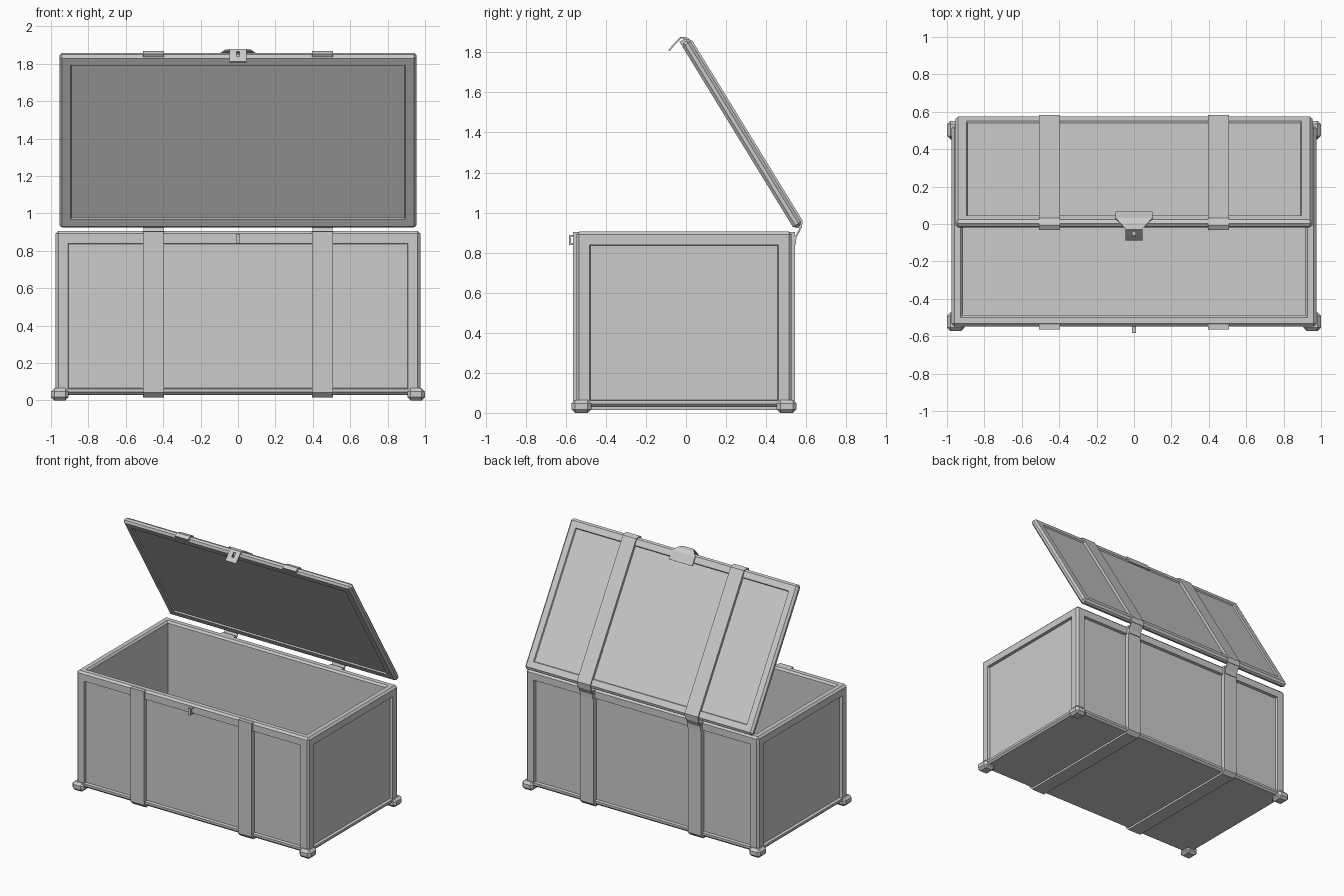
import bpy, bmesh, math
from mathutils import Matrix, Vector

if "Cube" in bpy.data.objects:
    bpy.data.objects.remove(bpy.data.objects["Cube"])

YC = -0.01                        # body centre in y
HINGE = Vector((0.541, 0.916))    # lid pivot (y, z)
TILT = math.radians(31.5)         # open lid, measured from vertical


def lid_yz(u, w):
    """Lid coordinates (along, outward) to world y, z."""
    return (HINGE.x - math.sin(TILT) * u + math.cos(TILT) * w,
            HINGE.y + math.cos(TILT) * u + math.sin(TILT) * w)


def make_object(name, bm):
    mesh = bpy.data.meshes.new(name)
    bm.to_mesh(mesh)
    bm.free()
    obj = bpy.data.objects.new(name, mesh)
    bpy.context.collection.objects.link(obj)
    return obj


def chamfered_box(lo, hi, bevel):
    lo, hi = Vector(lo), Vector(hi)
    size = hi - lo
    bm = bmesh.new()
    bmesh.ops.create_cube(bm, size=1, matrix=Matrix.Translation((lo + hi) / 2)
                          @ Matrix.Diagonal((*size, 1)))
    bmesh.ops.bevel(bm, geom=bm.edges[:], offset=bevel, segments=1,
                    affect='EDGES', profile=0.5)
    bm.normal_update()
    return bm


def face_towards(bm, direction):
    d = Vector(direction)
    return max((f for f in bm.faces if f.normal.dot(d) > 0.99),
               key=lambda f: f.calc_area())


def recess(bm, face, border, depth):
    bmesh.ops.inset_region(bm, faces=[face], thickness=border, use_even_offset=True)
    bmesh.ops.inset_region(bm, faces=[face], thickness=0.004, depth=-depth,
                           use_even_offset=True)


def sheet(name, rows, x=0, thick=0.02, slot=0, hole=None):
    """Bent metal plate from rows (y, z, half width), with an optional slot."""
    bm = bmesh.new()
    grid = []
    for y, z, h in rows:
        xs = (-h, -slot, slot, h) if slot else (-h, h)
        grid.append([bm.verts.new((x + a, y, z)) for a in xs])
    for i in range(len(grid) - 1):
        for j in range(len(grid[i]) - 1):
            if not (i == hole and j == 1):
                bm.faces.new((grid[i][j], grid[i][j + 1],
                              grid[i + 1][j + 1], grid[i + 1][j]))
    obj = make_object(name, bm)
    mod = obj.modifiers.new("thickness", 'SOLIDIFY')
    mod.thickness, mod.offset, mod.use_even_offset = thick, 0, True
    return obj


# Body: framed panels on four sides, hollow inside
bm = chamfered_box((-0.975, YC - 0.537, 0.03), (0.975, YC + 0.537, 0.905), 0.014)
for d in ((1, 0, 0), (-1, 0, 0), (0, 1, 0), (0, -1, 0)):
    recess(bm, face_towards(bm, d), 0.052, 0.02)
for v in bm.verts:                # narrower bottom rail
    if 0.08 < v.co.z < 0.12:
        v.co.z -= 0.035
top = face_towards(bm, (0, 0, 1))
bmesh.ops.inset_region(bm, faces=[top], thickness=0.034, use_even_offset=True)
bmesh.ops.inset_region(bm, faces=[top], thickness=0.012, depth=-0.014,
                       use_even_offset=True)
inner = bmesh.ops.extrude_discrete_faces(bm, faces=[top])['faces'][0]
for v in inner.verts:
    v.co.z = 0.06
make_object("chest_body", bm)

# Lid: framed panel on both faces, tilted open
bm = chamfered_box((-0.955, 0, 0), (0.955, 1.085, 0.048), 0.015)
for d in ((0, 0, 1), (0, 0, -1)):
    recess(bm, face_towards(bm, d), 0.045, 0.01)
for v in bm.verts:
    v.co.y, v.co.z = lid_yz(v.co.y, v.co.z)
bmesh.ops.recalc_face_normals(bm, faces=bm.faces[:])
make_object("lid", bm)

# Corner feet
for sx in (-1, 1):
    for sy in (-1, 1):
        xs = sorted((sx * 0.905, sx * 1.0))
        ys = sorted((YC + sy * 0.463, YC + sy * 0.562))
        bm = chamfered_box((xs[0], ys[0], 0), (xs[1], ys[1], 0.065), 0.018)
        make_object("corner_foot", bm)

# Straps and hinges
HW = 0.056
body_path = [(-0.536, 0.903), (-0.536, 0.048), (-0.52, 0.032),
             (0.52, 0.032), (0.536, 0.048), (0.536, 0.903)]
lid_path = [(1.088, 0.0), (1.088, 0.026), (1.066, 0.048),
            (0.018, 0.048), (-0.008, 0.026)]
for x in (-0.452, 0.452):
    sheet("body_strap", [(YC + y, z, HW) for y, z in body_path], x, 0.034)
    sheet("lid_strap", [(*lid_yz(u, w), HW) for u, w in lid_path], x, 0.02)
    sheet("hinge_leaf", [(0.568, 0.935, HW - 0.002), (0.568, 0.915, HW - 0.002),
                         (0.547, 0.875, HW - 0.002), (0.545, 0.84, HW - 0.002)],
          x, 0.008)

# Hasp on the lid's front edge, with a slotted tab
hasp = [(1.0, 0.052, 0.098), (1.066, 0.052, 0.098), (1.095, 0.040, 0.072),
        (1.113, 0.016, 0.045), (1.109, 0.002, 0.045), (1.099, -0.034, 0.045),
        (1.088, -0.068, 0.045)]
sheet("hasp", [(*lid_yz(u, w), h) for u, w, h in hasp], 0, 0.008,
      slot=0.009, hole=4)

# Staple on the body front
sheet("staple", [(-0.53, 0.884, 0.01), (-0.578, 0.884, 0.01),
                 (-0.578, 0.843, 0.01), (-0.53, 0.843, 0.01)], 0, 0.01)
